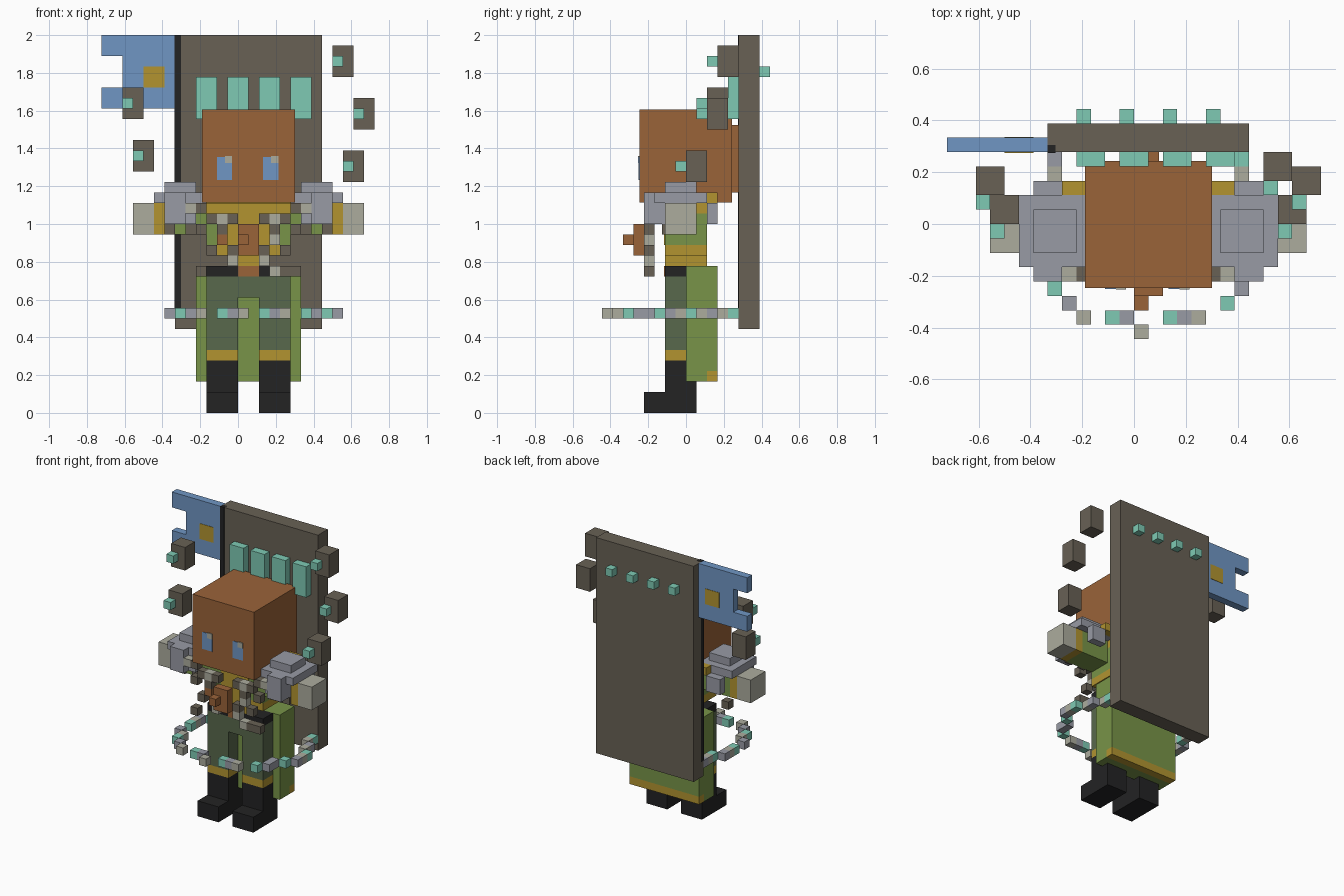
import bpy, bmesh
from mathutils import Matrix, Vector

if "Cube" in bpy.data.objects:
    bpy.data.objects.remove(bpy.data.objects["Cube"])

U = 2 / 36  # one block unit

def srgb(r, g, b):
    f = lambda c: c / 12.92 if c <= 0.04045 else ((c + 0.055) / 1.055) ** 2.4
    return (f(r / 255), f(g / 255), f(b / 255), 1)

MATS = {}
for name, rgb in {
    "skin": (154, 99, 57), "stone": (104, 97, 85), "teal": (126, 202, 180),
    "blue": (112, 150, 196), "gold": (178, 148, 48), "steel": (152, 155, 165),
    "bone": (172, 172, 158), "green": (120, 148, 72), "moss": (88, 104, 76),
    "black": (35, 35, 36)}.items():
    MATS[name] = bpy.data.materials.new(name)
    MATS[name].diffuse_color = srgb(*rgb)

def build(name, mat, boxes, mirror=False):
    """One object from boxes (x0, x1, y0, y1, z0, z1) in block units."""
    bm = bmesh.new()
    if mirror:  # figure is symmetric about x = 1
        boxes = boxes + [(2 - b[1], 2 - b[0]) + tuple(b[2:]) for b in boxes]
    for x0, x1, y0, y1, z0, z1 in boxes:
        mid = Vector((x0 + x1, y0 + y1, z0 + z1)) * U / 2
        size = Vector((x1 - x0, y1 - y0, z1 - z0)) * U
        bmesh.ops.create_cube(bm, size=1, matrix=Matrix.Translation(mid) @ Matrix.Diagonal(size.to_4d()))
    me = bpy.data.meshes.new(name)
    bm.to_mesh(me)
    bm.free()
    me.materials.append(MATS[mat])
    ob = bpy.data.objects.new(name, me)
    bpy.context.collection.objects.link(ob)
    return ob

def cell(x, y, z):
    return (x, x + 1, y, y + 1, z, z + 1)

# legs and boots
build("boots", "black", [(2, 5, -4, 1, 0, 2), (2, 5, -2, 1, 2, 5)], True)
build("boot_cuffs", "gold", [(2, 5, -2, 1, 5, 6)], True)
build("trousers", "moss", [(2, 5, -2, 1, 6, 11), (1, 5, -2, 1, 11, 13)], True)
build("belt", "black", [(-3, 5, -2, 0, 13, 14)])
build("belt_buckle", "skin", [(0, 2, -2.1, -1, 13, 14)])

# long coat tail
build("coat_tail", "green", [(-4, 6, 0, 3, 4, 14), (-4, 6, 0, 2, 3, 4)])
build("coat_hem", "gold", [(-4, 6, 2, 3, 3, 4)])

# torso
build("waist", "gold", [(-1, 3, -2, 2, 14, 15), (-3, 5, -2, 2, 15, 16)])
build("torso", "green", [(-3, 5, -2, 2, 16, 19)])
build("chest_panel", "gold", [(-1, 3, -2.1, -2, 16, 19)])
build("collar", "gold", [(-3, 5, -2, 2, 19, 20), (-5, 7, 2, 3, 20, 21)])

# arms and shoulder armour
build("sleeves", "green", [(5, 9, -2, 1, 17, 20)], True)
build("sleeve_cuffs", "gold", [(9, 10, -2, 1, 17, 20)], True)
build("hands", "bone", [(10, 12, -2, 1, 17, 20)], True)
build("shoulder_pads", "steel", [
    (6, 9, -2, 1, 21, 22), (5, 10, -3, 2, 20, 21),
    (7, 9, -4, -3, 18, 21), (6, 9, -3, -2, 18, 20), (7, 9, 2, 3, 18, 20)], True)

# head
H = 4.41
build("head", "skin", [(1 - H, 1 + H, -H - .03, H - .03, 20.07, 28.9)])
build("hair_tail", "skin", [(1, 1.75, 4.3, 5, 21, 27.45)])
F = -H - .1
build("eyes", "blue", [(-2, -.55, F, F + .1, 22.2, 24.4), (2.4, 3.85, F, F + .1, 22.2, 24.4)])
build("eye_glints", "bone", [(-1.25, -.55, F - .05, F + .1, 23.8, 24.5),
                             (3.15, 3.85, F - .05, F + .1, 23.8, 24.5)])

# chest mask and bead strands
build("chest_mask", "skin", [(0, 2, -5, -4, 15, 18), cell(0, -6, 16), cell(-2, -4, 16)])
build("dark_beads", "stone", [cell(x, -4, z) for x, z in
      [(5, 19), (4, 18), (2, 18), (5, 17), (3, 17), (4, 15), (2, 15), (5, 13)]], True)
build("pale_beads", "bone", [cell(x, -4, z) for x, z in
      [(6, 19), (3, 18), (3, 16), (2, 14)]], True)
build("loose_beads", "bone", [cell(3, -4, 13), cell(-3, -4, 15)])
build("loose_dark_bead", "stone", [cell(4, -4, 13)])
build("sleeve_beads", "stone", [(8, 9, -2.3, -2, 17, 18), (6, 7, -2.3, -2, 17, 18)], True)

# ring of small blocks around the legs
RING = {
    "teal": [(-6, -5), (-2, -7), (2, -7), (6, -6), (8, -3), (9, 0), (7, 4), (-7, -1), (-6, 2)],
    "steel": [(-5, -6), (-1, -7), (3, -7), (7, -5), (7, -4), (9, -2), (8, 2), (-7, -3), (-7, 1), (-6, 4)],
    "bone": [(-4, -7), (0, -8), (4, -7), (9, -1), (8, 1), (7, 3), (-6, -4), (-7, 0), (-6, 3)]}
for mat, cells in RING.items():
    build("ring_" + mat, mat, [cell(x, y, 9) for x, y in cells])

# back slab with studs
build("back_slab", "stone", [(-6, 8, 5, 7, 8, 36)])
build("slab_plates", "teal", [(x, x + 2, 4, 5, 28, 32) for x in (-4, -1, 2, 5)])
build("slab_studs", "teal", [cell(x, 7, 32) for x in (-4, -1, 2, 5)])

# banner
build("banner_pole", "black", [(-6.03, -5.45, 4.95, 5.5, 10, 36.03)])
build("banner", "blue", [(-11, -6, 5, 6, 29, 36), (-13, -11, 5, 6, 29, 31), (-13, -11, 5, 6, 34, 36)])
build("banner_emblem", "gold", [(-9, -7, 4.95, 6.05, 31, 33)])

# floating blocks, each with a teal gem on its front left
FLOAT = [(9, 3, 32), (11, 2, 27), (10, 0, 22), (-11, 2, 28), (-10, 0, 23)]
build("floating_blocks", "stone", [(x, x + 2, y, y + 2, z, z + 3) for x, y, z in FLOAT])
build("floating_gems", "teal", [cell(x, y - 1, z + 1) for x, y, z in FLOAT])

for m in bpy.data.materials:
    if m.users and not m.is_grease_pencil:
        m.use_nodes = True
        m.node_tree.nodes["Principled BSDF"].inputs["Base Color"].default_value = m.diffuse_color
